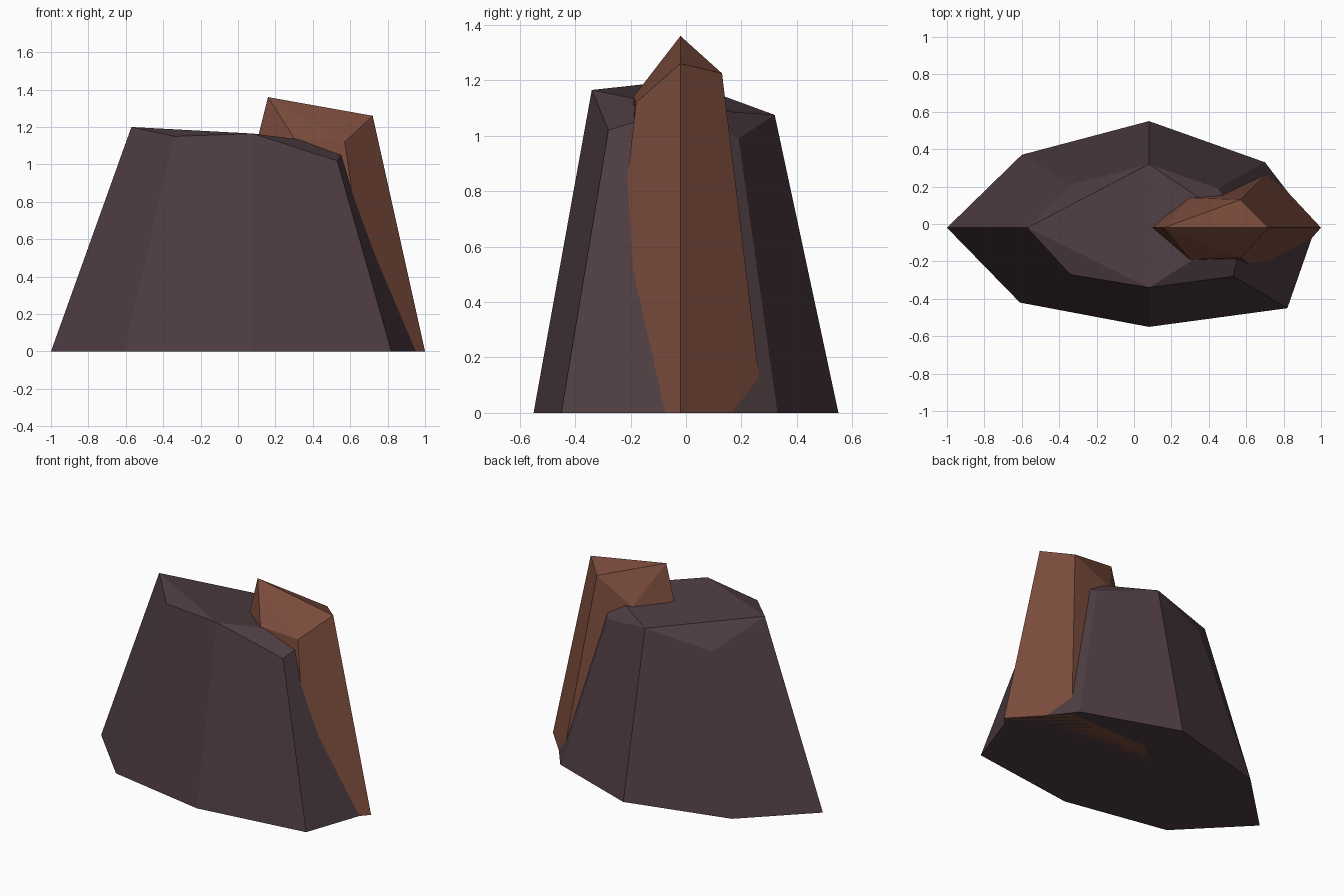
import bpy
import bmesh

cube = bpy.data.objects.get("Cube")
if cube:
    bpy.data.objects.remove(cube, do_unlink=True)


def make_material(name, colour):
    mat = bpy.data.materials.new(name)
    mat.use_nodes = True
    mat.diffuse_color = colour
    bsdf = mat.node_tree.nodes["Principled BSDF"]
    bsdf.inputs["Base Color"].default_value = colour
    bsdf.inputs["Roughness"].default_value = 0.9
    return mat


def make_rock(name, base, rim, cap_faces, mat):
    """Faceted rock: footprint ring, sloping sides, and cap facets between rim points."""
    bm = bmesh.new()
    low = [bm.verts.new((x, y, 0)) for x, y in base]
    top = [bm.verts.new(p) for p in rim]
    n = len(low)
    bm.faces.new(low[::-1])
    for i in range(n):
        j = (i + 1) % n
        bm.faces.new((low[i], low[j], top[j], top[i]))
    for face in cap_faces:
        bm.faces.new([top[i] for i in face])
    bmesh.ops.recalc_face_normals(bm, faces=bm.faces)
    mesh = bpy.data.meshes.new(name)
    bm.to_mesh(mesh)
    bm.free()
    mesh.materials.append(mat)
    obj = bpy.data.objects.new(name, mesh)
    bpy.context.collection.objects.link(obj)
    return obj


dark_stone = make_material("dark purple stone", (0.076, 0.046, 0.054, 1))
brown_stone = make_material("red brown stone", (0.195, 0.071, 0.045, 1))

# Large rock: eight sides, corners cut away around a central top
make_rock(
    "large_rock",
    [(-1, -.02), (-.61, -.42), (.08, -.55), (.82, -.45),
     (.97, -.02), (.70, .33), (.08, .55), (-.60, .37)],
    [(-.57, -.02, 1.2), (-.34, -.27, 1.15), (.08, -.34, 1.165), (.53, -.28, 1.02),
     (.59, -.02, 1.1), (.45, .19, .99), (.08, .32, 1.075), (-.34, .21, .99)],
    [(0, 1, 2), (2, 3, 4), (4, 5, 6), (6, 7, 0), (0, 2, 6), (2, 4, 6)],
    dark_stone)

# Tall rock: six sides with a ridge running from its peak
make_rock(
    "tall_rock",
    [(-.18, -.02), (.15, -.28), (.74, -.31), (1, -.02), (.72, .28), (.15, .27)],
    [(.16, -.02, 1.36), (.30, -.19, 1.14), (.57, -.18, 1.12),
     (.72, -.02, 1.26), (.57, .13, 1.225), (.30, .14, 1.09)],
    [(0, 1, 2), (0, 2, 3), (0, 3, 4), (0, 4, 5)],
    brown_stone)
